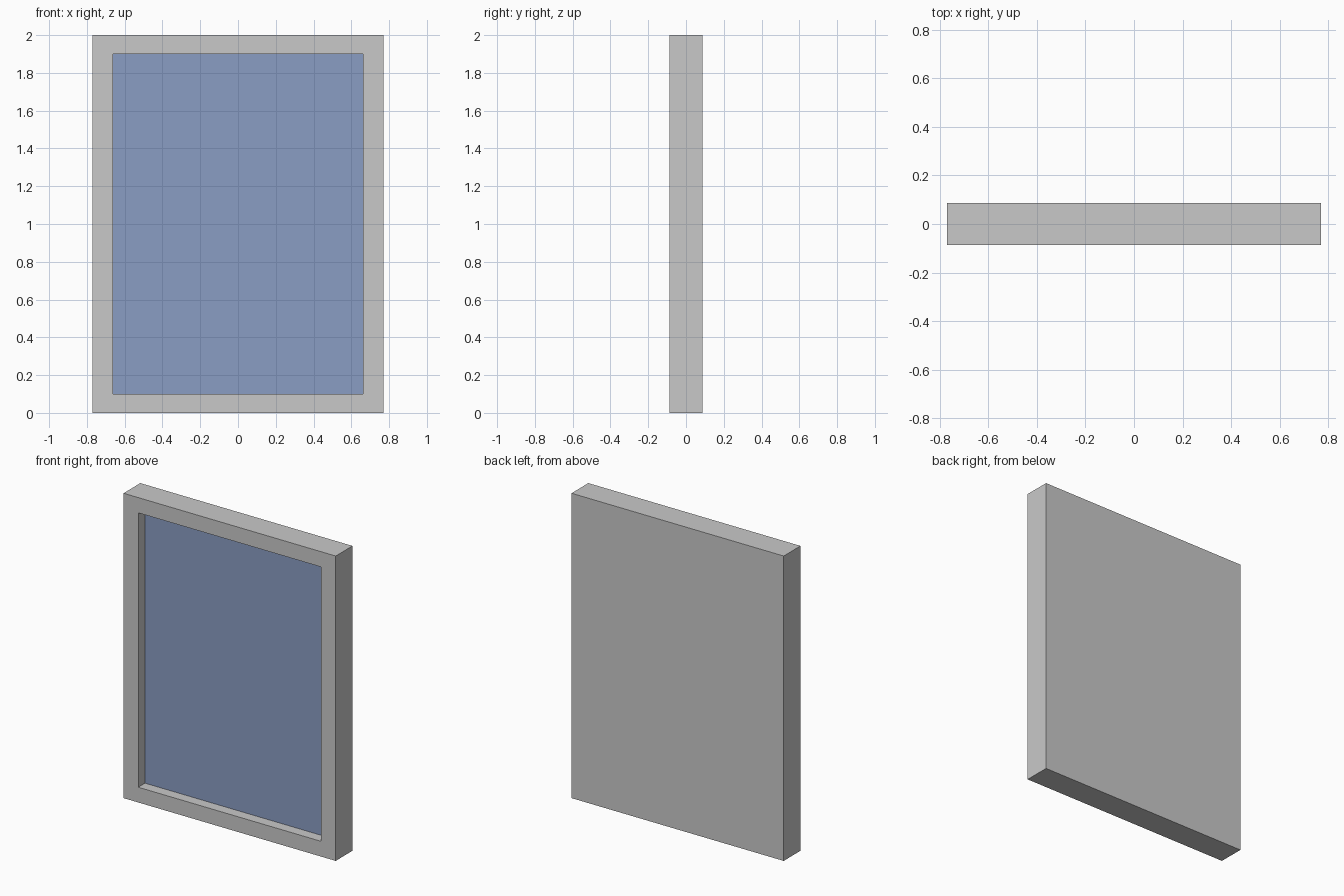
import bpy, bmesh
from mathutils import Vector

if "Cube" in bpy.data.objects:
    bpy.data.objects.remove(bpy.data.objects["Cube"])

W, D, H = 0.77, 0.087, 2.0       # half width, half depth, height
IW, Z0, Z1 = 0.663, 0.10, 1.90   # opening half width, bottom and top
RECESS = 0.07


def material(name, rgb):
    m = bpy.data.materials.new(name)
    m.diffuse_color = (*rgb, 1.0)
    m.use_nodes = True
    m.node_tree.nodes["Principled BSDF"].inputs["Base Color"].default_value = m.diffuse_color
    return m


bm = bmesh.new()

# Solid outer box
bmesh.ops.create_cube(bm, size=1.0)
for v in bm.verts:
    v.co = Vector((v.co.x * 2 * W, v.co.y * 2 * D, (v.co.z + 0.5) * H))

# Front border: inset the front face and snap it to the opening size
front = min(bm.faces, key=lambda f: f.calc_center_median().y)
bmesh.ops.inset_region(bm, faces=[front], thickness=0.05)
for v in front.verts:
    v.co.x = IW if v.co.x > 0 else -IW
    v.co.z = Z1 if v.co.z > 1 else Z0

# Recess: push the opening back and colour its floor blue
panel = bmesh.ops.extrude_discrete_faces(bm, faces=[front])["faces"][0]
for v in panel.verts:
    v.co.y += RECESS
panel.material_index = 1
bmesh.ops.recalc_face_normals(bm, faces=bm.faces[:])

mesh = bpy.data.meshes.new("framed_panel")
bm.to_mesh(mesh)
bm.free()
mesh.materials.append(material("light_grey", (0.584, 0.584, 0.584)))
mesh.materials.append(material("pale_blue", (0.254, 0.337, 0.552)))
obj = bpy.data.objects.new("framed_panel", mesh)
bpy.context.collection.objects.link(obj)
